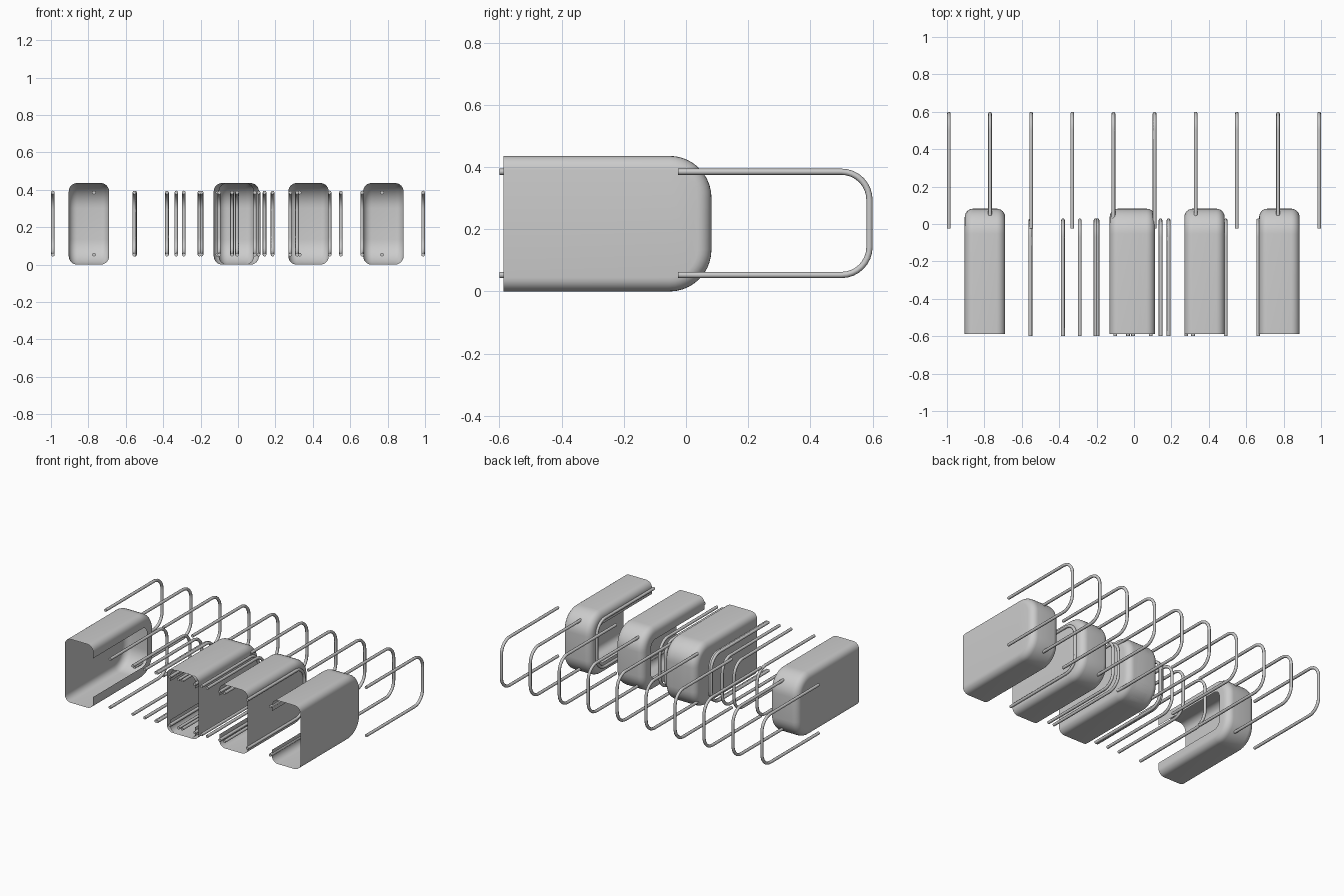
import bpy, bmesh
from math import sin, cos, pi

if "Cube" in bpy.data.objects:
    bpy.data.objects.remove(bpy.data.objects["Cube"])

Z0, Z1, Y0, Y1 = 0.0, 0.436, -0.587, 0.082   # shell extents
R, B, LIP, W = 0.135, 0.045, 0.085, 0.216    # corner radius, side bevel, rim inset, width


def u_path(y0, y1, z0, z1, r, n):
    """Sideways U in the yz plane: open at y0, rounded at y1."""
    pts = [(y0, z1)]
    pts += [(y1 - r + r * sin(a), z1 - r + r * cos(a)) for a in (pi / 2 * i / n for i in range(n + 1))]
    pts += [(y1 - r + r * cos(a), z0 + r - r * sin(a)) for a in (pi / 2 * i / n for i in range(n + 1))]
    return pts + [(y0, z0)]


def shell(name, wall_x, side):
    """Rounded cover with one closed side wall; the other side has only a rim."""
    arc = [pi / 2 * i / 6 for i in range(7)]
    rings = [(B - B * cos(a), B - B * sin(a)) for a in arc]
    rings += [(W - B + B * sin(a), B - B * cos(a)) for a in arc]
    rings.append((W, LIP))
    bm = bmesh.new()
    loops = []
    for dx, d in rings:
        loops.append([bm.verts.new((wall_x - side * dx, y, z)) for y, z in
                      u_path(Y0, Y1 - d, Z0 + d, Z1 - d, R - d, 10)])
    for a, b in zip(loops, loops[1:]):
        for i in range(len(a) - 1):
            bm.faces.new((a[i], a[i + 1], b[i + 1], b[i]))
    bm.faces.new(loops[0])
    bmesh.ops.recalc_face_normals(bm, faces=bm.faces)
    me = bpy.data.meshes.new(name)
    bm.to_mesh(me)
    bm.free()
    ob = bpy.data.objects.new(name, me)
    bpy.context.collection.objects.link(ob)
    bpy.ops.object.select_all(action='DESELECT')
    ob.select_set(True)
    bpy.context.view_layer.objects.active = ob
    bpy.ops.object.shade_smooth_by_angle()


def wire_row(name, xs, y0, y1):
    """Row of bent round wires."""
    cu = bpy.data.curves.new(name, 'CURVE')
    cu.dimensions = '3D'
    cu.bevel_depth = 0.01
    cu.bevel_resolution = 2
    cu.use_fill_caps = True
    for x in xs:
        pts = u_path(y0, y1 - 0.01, 0.053, 0.385, 0.09, 8)
        sp = cu.splines.new('POLY')
        sp.points.add(len(pts) - 1)
        for p, (y, z) in zip(sp.points, pts):
            p.co = (x, y, z, 1)
        sp.use_smooth = True
    bpy.context.collection.objects.link(bpy.data.objects.new(name, cu))


# Covers closed on the left, then covers closed on the right
for i, x in enumerate((-0.905, -0.13)):
    shell(f"left_cover_{i}", x, -1)
for i, x in enumerate((0.112, 0.485, 0.885)):
    shell(f"right_cover_{i}", x, 1)

# Back row, wide front row, narrow front row
wire_row("back_wires", [-0.99 + 0.22 * i for i in range(10)], -0.025, 0.6)
wire_row("front_wires_wide", [-0.554 + 0.174 * i for i in range(8)], -0.6, 0.03)
wire_row("front_wires_narrow", [-0.29 + 0.095 * i for i in range(7)], -0.6, 0.03)
